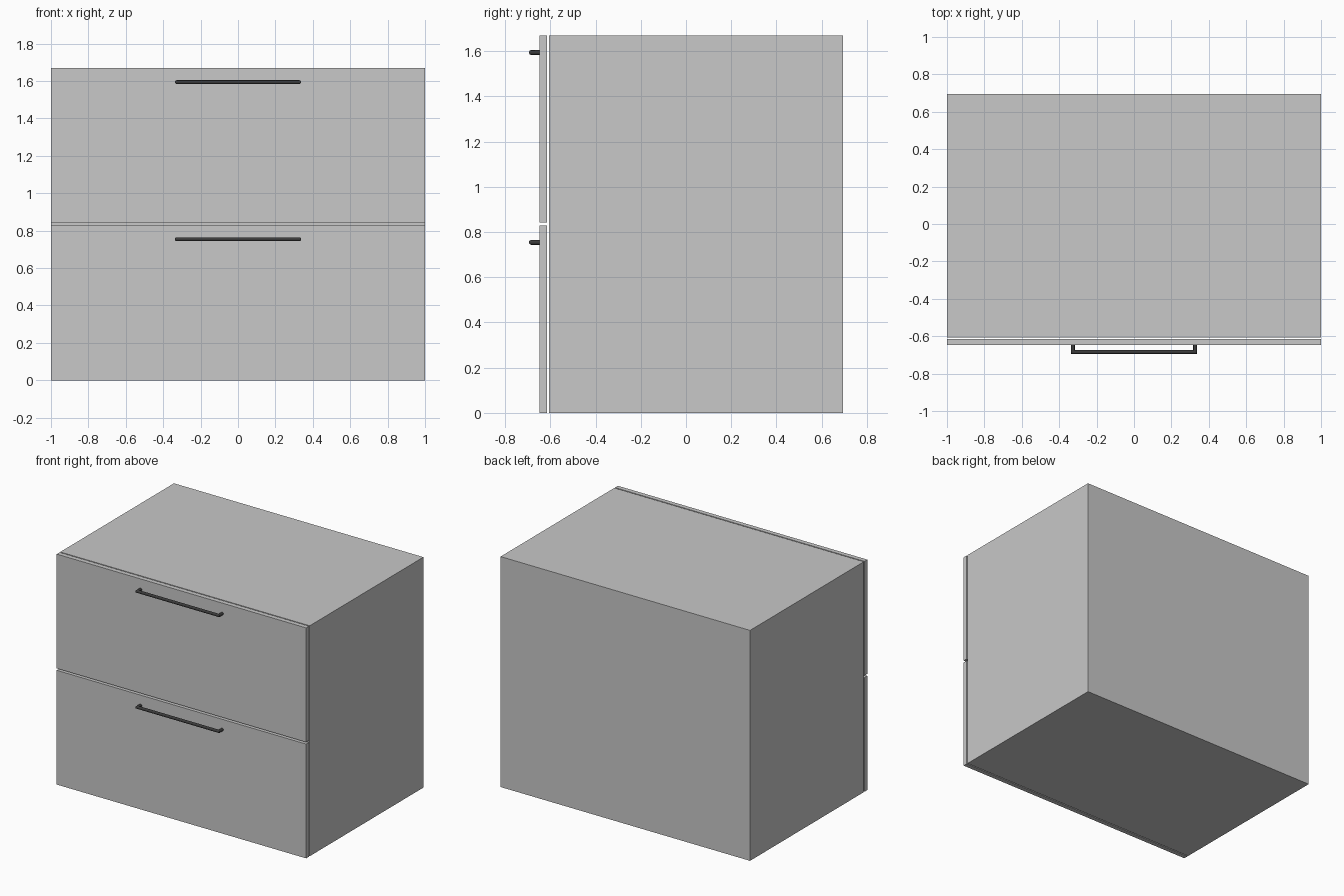
import bpy, bmesh, math

if "Cube" in bpy.data.objects:
    bpy.data.objects.remove(bpy.data.objects["Cube"])


def material(name, c):
    m = bpy.data.materials.new(name)
    m.diffuse_color = (c, c, c, 1)
    m.use_nodes = True
    m.node_tree.nodes["Principled BSDF"].inputs["Base Color"].default_value = m.diffuse_color
    return m


grey = material("light_grey", 0.58)
dark = material("dark_metal", 0.045)


def finish(name, bm, mat):
    bmesh.ops.recalc_face_normals(bm, faces=bm.faces)
    me = bpy.data.meshes.new(name)
    bm.to_mesh(me)
    bm.free()
    me.materials.append(mat)
    ob = bpy.data.objects.new(name, me)
    bpy.context.collection.objects.link(ob)
    return ob


def box(name, lo, hi, mat):
    bm = bmesh.new()
    bmesh.ops.create_cube(bm, size=1)
    for v in bm.verts:
        v.co = [a + (b - a) * (t + 0.5) for a, b, t in zip(lo, hi, v.co)]
    return finish(name, bm, mat)


# U-shaped round bar with mitred corners
def handle(name, z, half=0.327, r=0.0105, y_wall=-0.648, y_bar=-0.6845, n=16):
    bm = bmesh.new()
    rings = []
    for side, mitre in ((-1, 0), (-1, 1), (1, 1), (1, 0)):
        ring = []
        for i in range(n):
            a = 2 * math.pi * i / n
            out, up = r * math.cos(a), r * math.sin(a)
            y = y_bar - out if mitre else y_wall
            ring.append(bm.verts.new((side * (half + out), y, z + up)))
        rings.append(ring)
    for p, q in zip(rings, rings[1:]):
        for i in range(n):
            j = (i + 1) % n
            bm.faces.new((p[i], p[j], q[j], q[i]))
    bm.faces.new(rings[0])
    bm.faces.new(rings[-1])
    ob = finish(name, bm, dark)
    bpy.context.view_layer.objects.active = ob
    ob.select_set(True)
    bpy.ops.object.shade_smooth_by_angle(angle=math.radians(35))
    ob.select_set(False)


# Cabinet body
box("cabinet_body", (-1, -0.607, 0), (1, 0.695, 1.67), grey)

# Two drawer fronts with handles
for label, z0, z1, zh in (("lower", 0.0, 0.828, 0.754), ("upper", 0.842, 1.67, 1.594)):
    box(label + "_drawer_front", (-1, -0.648, z0), (1, -0.615, z1), grey)
    handle(label + "_handle", zh)
